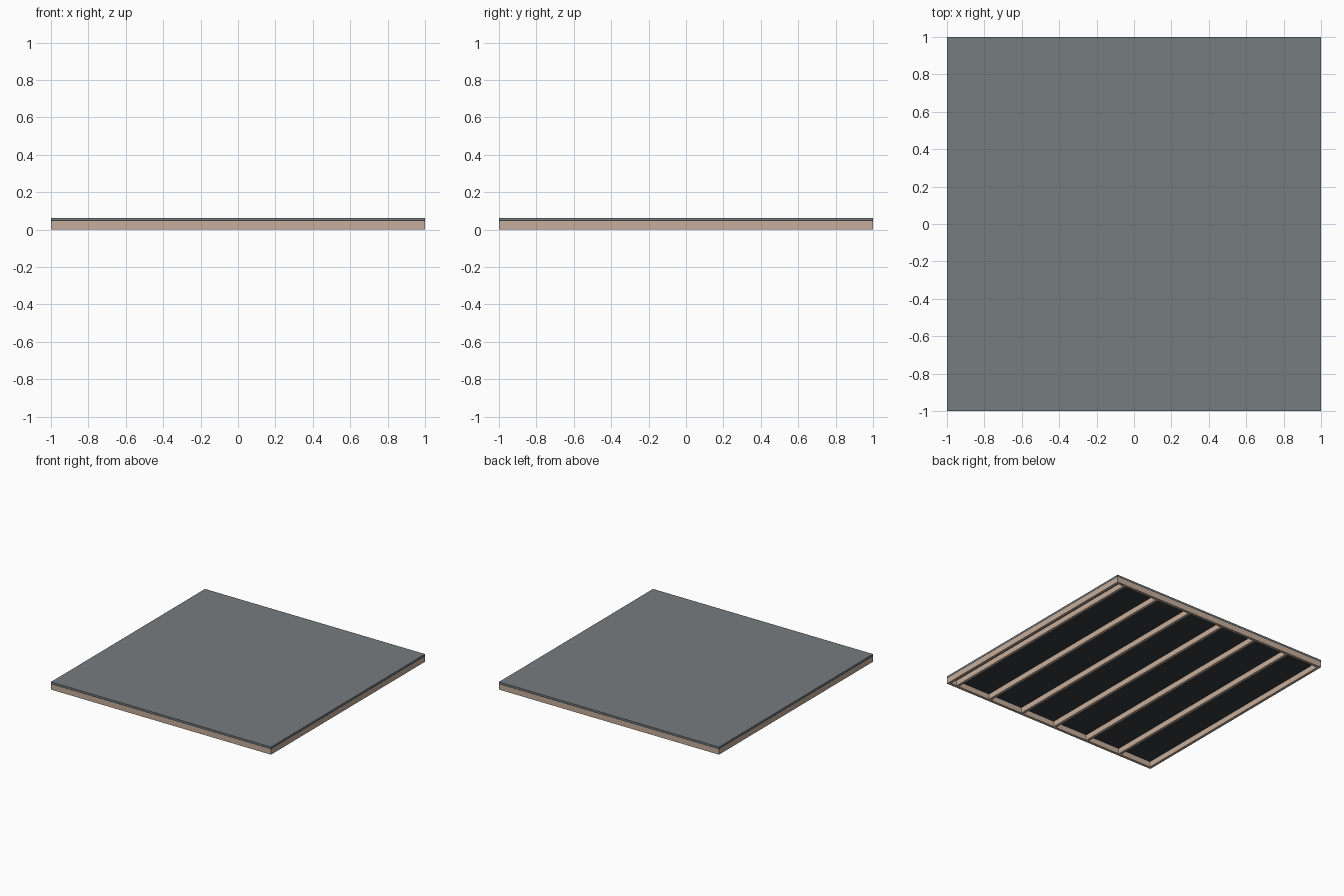
import bpy

if "Cube" in bpy.data.objects:
    bpy.data.objects.remove(bpy.data.objects["Cube"])


def material(name, rgb):
    m = bpy.data.materials.new(name)
    m.diffuse_color = (*rgb, 1.0)
    m.use_nodes = True
    m.node_tree.nodes["Principled BSDF"].inputs["Base Color"].default_value = m.diffuse_color
    return m


WOOD = material("timber", (0.56, 0.42, 0.33))
GREY = material("grey_surface", (0.18, 0.20, 0.21))
DARK = material("dark_underlay", (0.04, 0.043, 0.046))


def box(name, x0, x1, y0, y1, z0, z1, mat):
    bpy.ops.mesh.primitive_cube_add(size=1, location=((x0 + x1) / 2, (y0 + y1) / 2, (z0 + z1) / 2))
    ob = bpy.context.object
    ob.name = name
    ob.scale = (x1 - x0, y1 - y0, z1 - z0)
    bpy.ops.object.transform_apply(location=False, rotation=False, scale=True)
    ob.data.materials.append(mat)
    return ob


T = 0.022        # timber thickness
H = 0.045        # timber height
STEP = 0.319     # joist spacing
SPLIT_X, SPLIT_Y = 0.003, -0.008

# Front and back rim beams, each in two lengths
for side, y0 in (("front", -1.0), ("back", 1.0 - T)):
    box(side + "_beam_left", -1, SPLIT_X, y0, y0 + T, 0, H, WOOD)
    box(side + "_beam_right", SPLIT_X, 1, y0, y0 + T, 0, H, WOOD)

# Evenly spaced joists, closed off by one at the right edge
joists = [-1.0] + [-1.0 + STEP * i - T / 2 for i in range(1, 7)] + [1.0 - T]
for i, x in enumerate(joists):
    box(f"joist_{i}_front", x, x + T, -1 + T, SPLIT_Y, 0, H, WOOD)
    box(f"joist_{i}_back", x, x + T, SPLIT_Y, 1 - T, 0, H, WOOD)

# Deck: dark underlay with a grey top sheet
box("deck_underlay", -1, 1, -1, 1, H, 0.051, DARK)
box("deck_surface", -1, 1, -1, 1, 0.051, 0.063, GREY)
